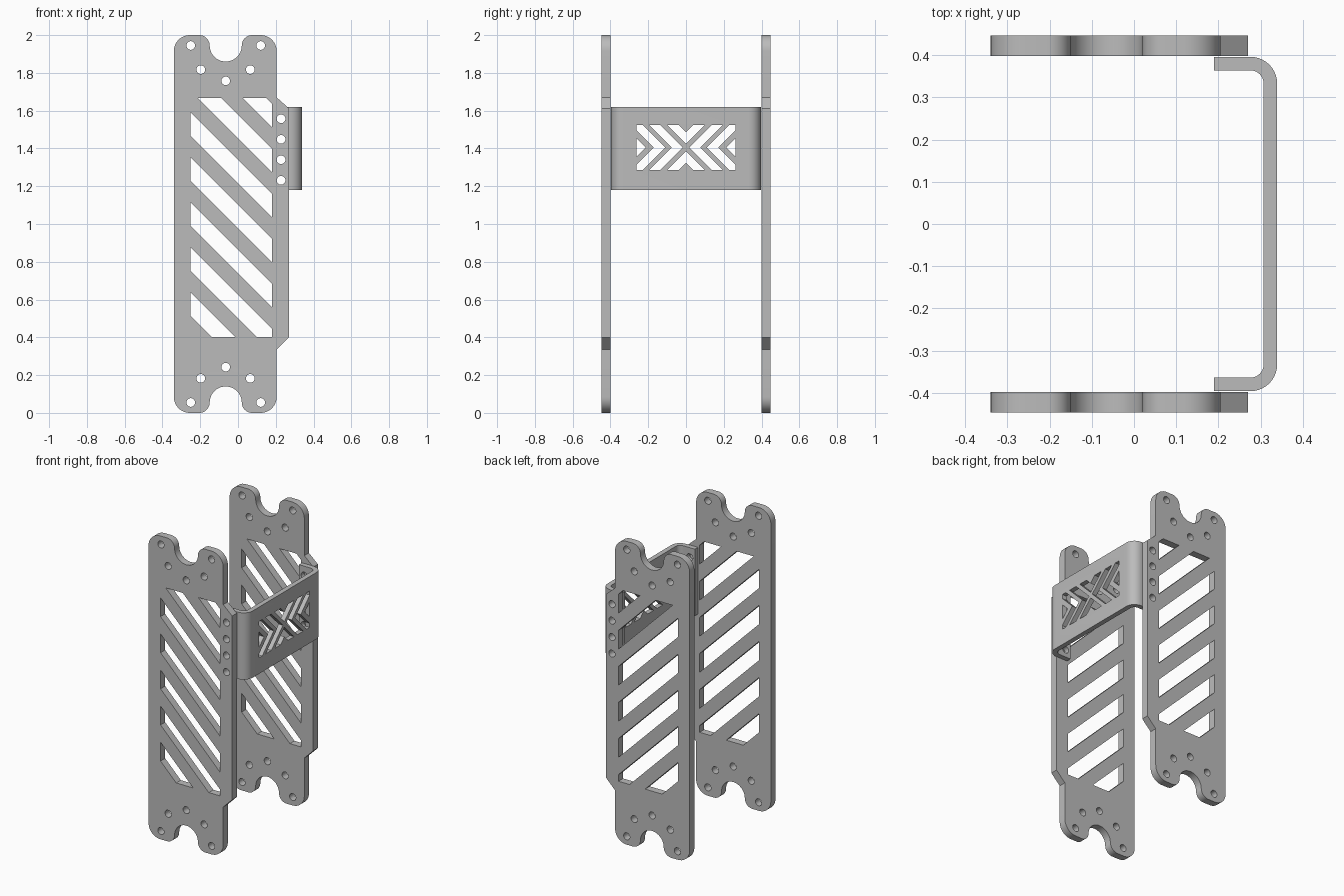
import bpy, bmesh, math
from mathutils import Matrix

if "Cube" in bpy.data.objects:
    bpy.data.objects.remove(bpy.data.objects["Cube"])

grey = bpy.data.materials.new("plain grey")
grey.diffuse_color = (0.5, 0.5, 0.5, 1)
grey.use_nodes = True
grey.node_tree.nodes["Principled BSDF"].inputs["Base Color"].default_value = grey.diffuse_color

FRONT = Matrix(((1, 0, 0, 0), (0, 0, -1, 0), (0, 1, 0, 0), (0, 0, 0, 1)))  # drawn in x,z
SIDE = Matrix(((0, 0, 1, 0), (1, 0, 0, 0), (0, 1, 0, 0), (0, 0, 0, 1)))    # drawn in y,z


def arc(cx, cy, r, a0, a1, n=10):
    angles = [math.radians(a0 + (a1 - a0) * i / n) for i in range(n + 1)]
    return [(cx + r * math.cos(a), cy + r * math.sin(a)) for a in angles]


def hole(x, z, r=0.023):
    return arc(x, z, r, 0, 360, 24)[:-1]


def sheet(name, loops, depth, matrix):
    """Flat sheet with holes, from closed outlines, extruded about its middle."""
    curve = bpy.data.curves.new(name, 'CURVE')
    curve.dimensions = '2D'
    curve.fill_mode = 'BOTH'
    curve.extrude = depth / 2
    for pts in loops:
        s = curve.splines.new('POLY')
        s.points.add(len(pts) - 1)
        for p, (x, y) in zip(s.points, pts):
            p.co = (x, y, 0, 1)
        s.use_cyclic_u = True
    tmp = bpy.data.objects.new(name + "_curve", curve)
    bpy.context.collection.objects.link(tmp)
    deps = bpy.context.evaluated_depsgraph_get()
    mesh = bpy.data.meshes.new_from_object(tmp.evaluated_get(deps))
    bpy.data.objects.remove(tmp)
    bm = bmesh.new()
    bm.from_mesh(mesh)
    bmesh.ops.remove_doubles(bm, verts=bm.verts, dist=1e-5)
    bmesh.ops.recalc_face_normals(bm, faces=bm.faces)
    bm.to_mesh(mesh)
    bm.free()
    mesh.transform(matrix)
    mesh.materials.clear()
    mesh.materials.append(grey)
    ob = bpy.data.objects.new(name, mesh)
    bpy.context.collection.objects.link(ob)
    return ob


def clip(pts, sign, limit):
    """Keep the part of a polygon where sign * z <= sign * limit."""
    out = []
    for (x0, z0), (x1, z1) in zip(pts, pts[1:] + pts[:1]):
        d0, d1 = sign * (z0 - limit), sign * (z1 - limit)
        if d0 <= 0:
            out.append((x0, z0))
        if d0 * d1 < 0:
            t = d0 / (d0 - d1)
            out.append((x0 + (x1 - x0) * t, z0 + (z1 - z0) * t))
    return out


# Side plate outline: rounded lobes and a notch at each end, bump on the right
end = (arc(0.12, 1.915, 0.085, 0, 90) + arc(0.075, 1.945, 0.055, 90, 180)
       + arc(-0.065, 1.945, 0.085, 0, -180, 20)[1:-1]
       + arc(-0.205, 1.945, 0.055, 0, 90) + arc(-0.255, 1.915, 0.085, 90, 180))
outline = ([(0.27, 0.40), (0.27, 1.612), (0.205, 1.67)] + end
           + [(x, 2 - z) for x, z in reversed(end)] + [(0.205, 0.335)])

# Bolt holes at both ends and along the bracket
bracket_holes = [hole(0.228, z) for z in (1.557, 1.448, 1.34, 1.231)]
loops = [outline] + bracket_holes
for x, z in ((-0.25, 1.945), (0.12, 1.945), (-0.197, 1.817), (0.065, 1.817), (-0.065, 1.758)):
    loops += [hole(x, z), hole(x, 2 - z)]

# Diagonal slots clipped to a rectangular window
L, R, B, T = -0.2525, 0.18, 0.402, 1.668
for k in range(-4, 3):
    top = 1.592 + 0.238 * k
    low = top - 0.124
    slot = [(L, low), (R, low - (R - L)), (R, top - (R - L)), (L, top)]
    loops.append(clip(clip(slot, 1, T), -1, B))

for name, y in (("front_side_plate", -0.4225), ("back_side_plate", 0.4225)):
    sheet(name, loops, 0.048, Matrix.Translation((0, y, 0)) @ FRONT)

# U-shaped bracket between the plates, drawn from above
upper = arc(0.276, 0.333, 0.063, 0, 90)
inner = arc(0.276, 0.333, 0.031, 90, 0)
half = upper + [(0.19, 0.396), (0.19, 0.364)] + inner
profile = half + [(x, -y) for x, y in reversed(half)]
bracket = sheet("bracket", [profile], 0.44, Matrix.Translation((0, 0, 1.40)))

# Chevron pattern cut in the bracket wall
W, H = 0.263, 0.12
shapes = []
for s in (-1, 1):
    for a, b in ((0.016, 0.076), (0.111, 0.17)):
        up = [(a + H, H), (min(b + H, W), H)]
        if b + H > W:
            up.append((W, W - b))
        pts = [(a, 0)] + up + [(b, 0)] + [(y, -z) for y, z in reversed(up)]
        shapes.append([(s * y, z) for y, z in pts])
    e = 0.213
    shapes.append([(s * e, 0), (s * W, W - e), (s * W, e - W)])
    a, b = 0.019, 0.081
    vee = [(0, a), (H - a, H), (H - b, H), (0, b), (b - H, H), (a - H, H)]
    shapes.append([(y, s * z) for y, z in vee])

cutters = [sheet("chevron_cutter", shapes, 0.1, Matrix.Translation((0.323, 0, 1.405)) @ SIDE),
           sheet("hole_cutter", bracket_holes, 1.0, FRONT)]
for c in cutters:
    c.hide_render = True
    mod = bracket.modifiers.new("cut", 'BOOLEAN')
    mod.operation = 'DIFFERENCE'
    mod.solver = 'EXACT'
    mod.object = c
deps = bpy.context.evaluated_depsgraph_get()
cut_mesh = bpy.data.meshes.new_from_object(bracket.evaluated_get(deps))
bracket.modifiers.clear()
bracket.data = cut_mesh
for c in cutters:
    bpy.data.objects.remove(c)

# Smooth the rounded edges, keep the rest sharp
for ob in bpy.context.collection.objects:
    ob.select_set(True)
bpy.context.view_layer.objects.active = bracket
bpy.ops.object.shade_smooth_by_angle(angle=math.radians(30))
